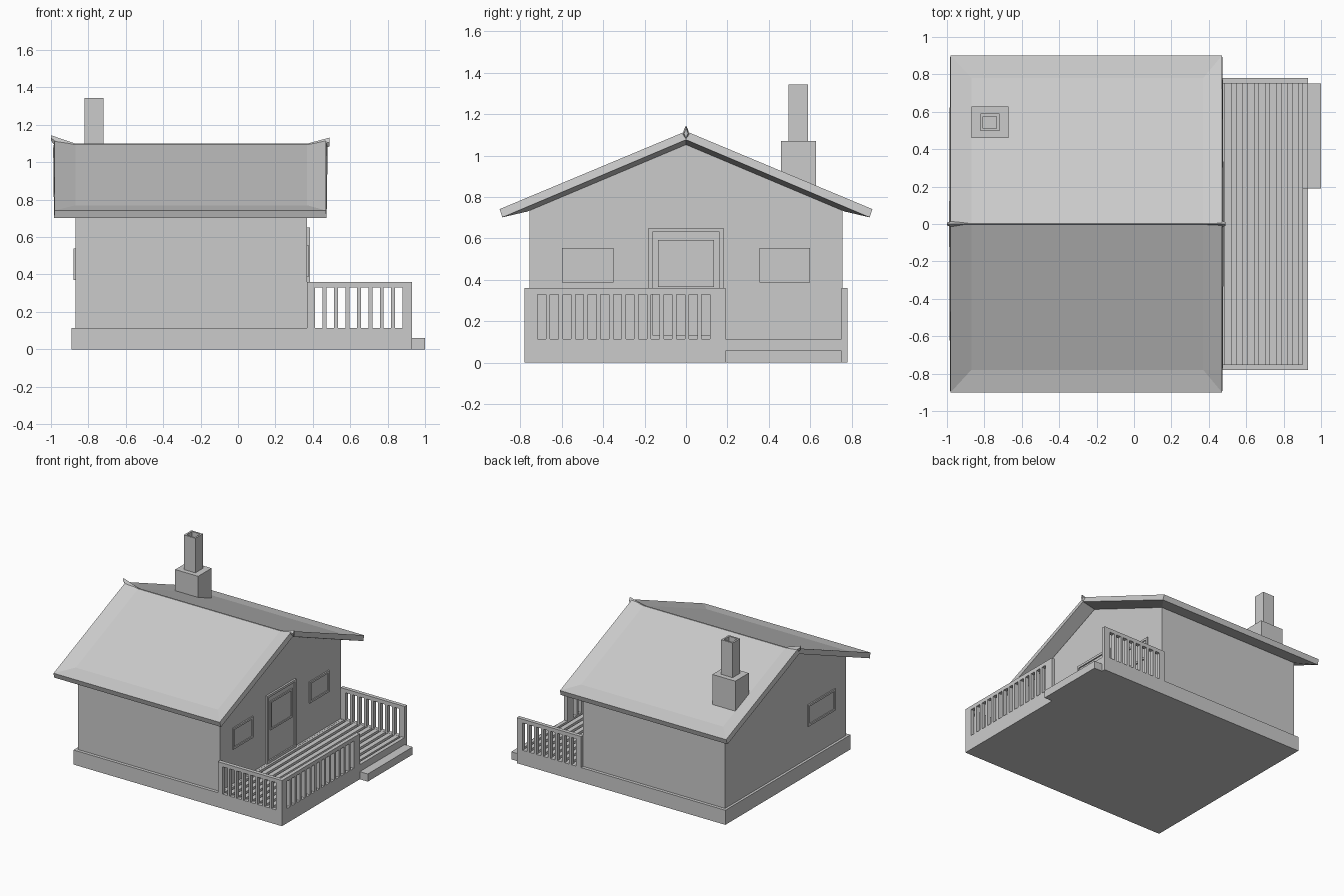
import bpy, bmesh

if "Cube" in bpy.data.objects:
    bpy.data.objects.remove(bpy.data.objects["Cube"])


def make(name, verts, faces, up=False):
    bm = bmesh.new()
    vs = [bm.verts.new(v) for v in verts]
    fs = [bm.faces.new([vs[i] for i in f]) for f in faces]
    if up:
        bmesh.ops.remove_doubles(bm, verts=bm.verts[:], dist=0.0001)
        bm.normal_update()
        for f in bm.faces:
            if f.normal.z < 0:
                f.normal_flip()
    else:
        bmesh.ops.recalc_face_normals(bm, faces=fs)
    me = bpy.data.meshes.new(name)
    bm.to_mesh(me)
    bm.free()
    ob = bpy.data.objects.new(name, me)
    bpy.context.collection.objects.link(ob)
    return ob


def loft(name, rings):
    """Closed solid through a list of equal-length rings."""
    n = len(rings[0])
    faces = [list(range(n)), [(len(rings) - 1) * n + i for i in range(n)]]
    for r in range(len(rings) - 1):
        for i in range(n):
            j = (i + 1) % n
            faces.append([r * n + i, r * n + j, r * n + n + j, r * n + n + i])
    return make(name, [v for ring in rings for v in ring], faces)


def box(name, x0, x1, y0, y1, z0, z1):
    return loft(name, [[(x0, y0, z), (x1, y0, z), (x1, y1, z), (x0, y1, z)] for z in (z0, z1)])


def panel(name, x_wall, x_out, y0, y1, z0, z1, t=0.016):
    """Raised frame with a recessed pane, on a wall facing along x."""
    d = x_out - x_wall
    back = x_wall - d

    def ring(x, k):
        return [(x, y0 + k, z0 + k), (x, y1 - k, z0 + k), (x, y1 - k, z1 - k), (x, y0 + k, z1 - k)]
    return loft(name, [ring(back, 0), ring(x_out, 0), ring(x_out, t), ring(x_wall + d * 0.3, t)])


# Plinth, deck base and step
box("deck_base", -0.89, 0.93, -0.78, 0.78, 0, 0.092)
box("house_plinth", -0.89, 0.385, -0.78, 0.78, 0.09, 0.115)
box("deck_rim_outer", 0.90, 0.93, -0.78, 0.78, 0.09, 0.115)
for s, nm in ((-1, "front"), (1, "rear")):
    ys = sorted((s * 0.75, s * 0.78))
    box("deck_rim_" + nm, 0.385, 0.90, *ys, 0.09, 0.115)
box("step", 0.93, 1.0, 0.19, 0.75, 0, 0.06)

# Deck planks
for i in range(9):
    x = 0.365 + i * 0.06
    box("plank", x, x + 0.038, -0.75, 0.75, 0.09, 0.114)

# House walls with gables
profile = [(-0.755, 0.1), (0.755, 0.1), (0.755, 0.755), (0, 1.07), (-0.755, 0.755)]
loft("house_walls", [[(x, y, z) for y, z in profile] for x in (-0.87, 0.37)])

# Roof: sloping sheets with a lifted border, thickened downwards
X0, X1, A0, A1 = -0.98, 0.47, -0.87, 0.37
verts, faces = [], []
for s in (-1, 1):
    b = len(verts)
    verts += [(X0, 0, 1.118), (X1, 0, 1.118), (X1, s * 0.9, 0.742), (X0, s * 0.9, 0.742),
              (A0, 0, 1.095), (A1, 0, 1.095), (A1, s * 0.78, 0.77), (A0, s * 0.78, 0.77)]
    faces += [[b + i for i in f] for f in
              ((4, 5, 6, 7), (0, 4, 7, 3), (5, 1, 2, 6), (7, 6, 2, 3))]
roof = make("roof", verts, faces, up=True)
m = roof.modifiers.new("thickness", "SOLIDIFY")
m.thickness = 0.042
m.offset = -1

# Ridge cap, flared at both ends
caps = [(-1.0, 1.115, 1.145, 0.008), (-0.97, 1.08, 1.134, 0.015), (-0.87, 1.06, 1.1, 0.006),
        (0.37, 1.06, 1.1, 0.006), (0.475, 1.08, 1.128, 0.015), (0.49, 1.085, 1.132, 0.01)]
loft("ridge_cap", [[(x, 0, lo), (x, w, (lo + hi) / 2), (x, 0, hi), (x, -w, (lo + hi) / 2)]
                   for x, lo, hi, w in caps])

# Chimney with hollow flue
box("chimney_base", -0.87, -0.67, 0.46, 0.628, 0.80, 1.07)


def flue_ring(k, z):
    return [(-0.82 + k, 0.496 + k, z), (-0.72 - k, 0.496 + k, z),
            (-0.72 - k, 0.59 - k, z), (-0.82 + k, 0.59 - k, z)]


loft("chimney_flue", [flue_ring(0, 1.06), flue_ring(0, 1.343), flue_ring(0.014, 1.343), flue_ring(0.014, 1.08)])

# Door and windows
panel("door_frame", 0.37, 0.385, -0.18, 0.18, 0.115, 0.65, 0.018)
panel("door_window", 0.375, 0.383, -0.135, 0.135, 0.365, 0.592, 0.014)
panel("window_front", 0.37, 0.38, -0.6, -0.35, 0.388, 0.555)
panel("window_rear", 0.37, 0.38, 0.355, 0.6, 0.388, 0.555)
panel("window_back", -0.87, -0.88, -0.61, -0.27, 0.37, 0.54)


# Railings: (start, end) spans along an axis, top rail plus slats between gaps
def railing(name, along_x, a, b, c0, c1, first_gap, gaps):
    def part(nm, s, e, z0, z1):
        if along_x:
            box(name + nm, s, e, c0, c1, z0, z1)
        else:
            box(name + nm, c0, c1, s, e, z0, z1)
    pitch, gap = 0.061, 0.04
    part("_top", a, b, 0.33, 0.36)
    part("_post", a, first_gap, 0.115, 0.33)
    for i in range(gaps):
        s = first_gap + i * pitch + gap
        part("_slat", s, b if i == gaps - 1 else s + pitch - gap, 0.115, 0.33)


railing("rail_front", True, 0.37, 0.93, -0.78, -0.75, 0.413, 8)
railing("rail_rear", True, 0.37, 0.93, 0.75, 0.78, 0.413, 8)
railing("rail_outer", False, -0.75, 0.19, 0.90, 0.93, -0.717, 14)
